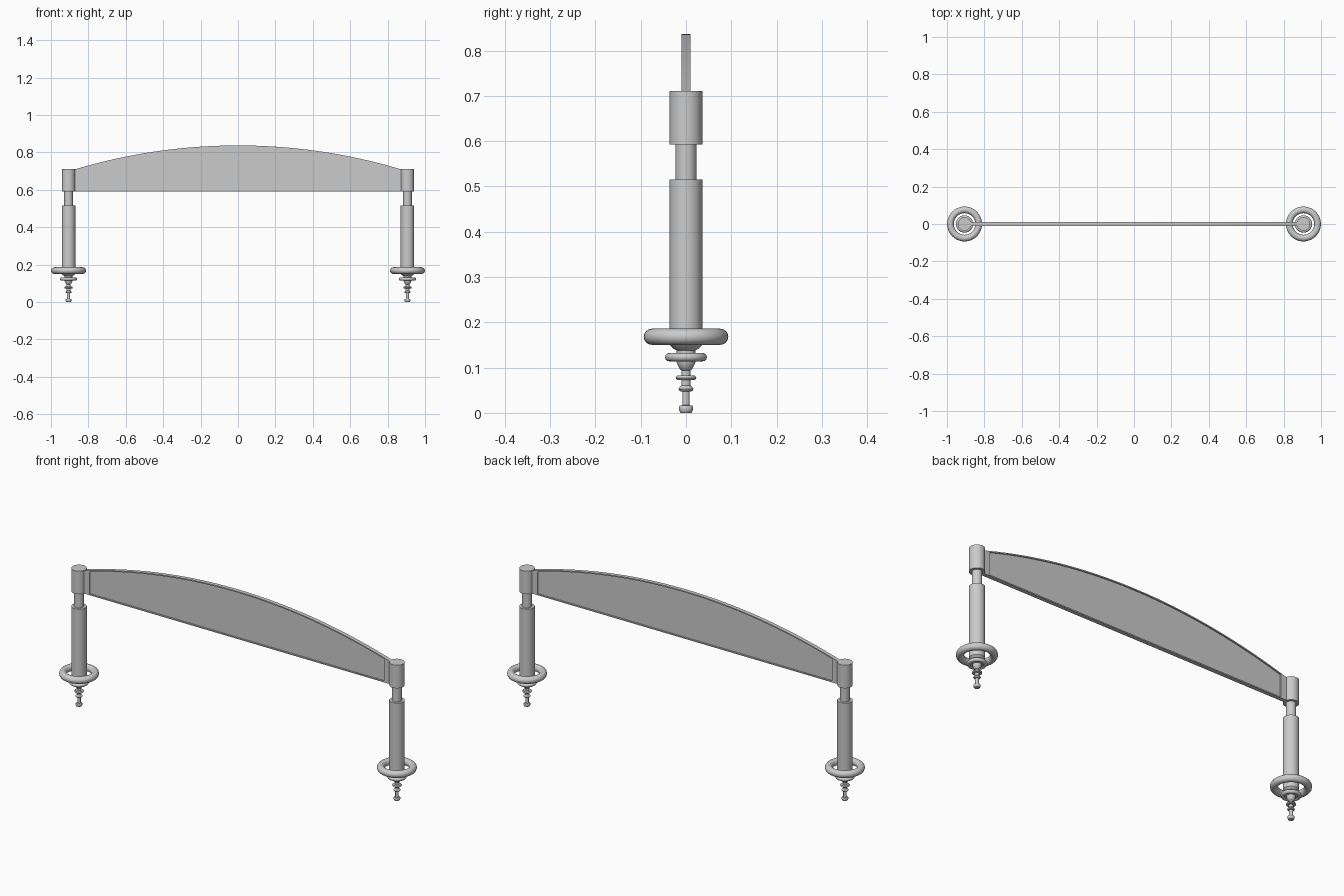
import bpy, bmesh, math

cube = bpy.data.objects.get("Cube")
if cube:
    bpy.data.objects.remove(cube)

grey = bpy.data.materials.new("light grey metal")
grey.use_nodes = True
colour = (0.6, 0.6, 0.6, 1)
grey.diffuse_color = colour
grey.node_tree.nodes["Principled BSDF"].inputs["Base Color"].default_value = colour

POST_X = 0.906
BOTTOM = 0.592
CREST = 0.837
RADIUS = 3.04
RIM = 0.006


def finish(name, bm, smooth=True):
    bmesh.ops.recalc_face_normals(bm, faces=bm.faces)
    mesh = bpy.data.meshes.new(name)
    bm.to_mesh(mesh)
    bm.free()
    mesh.materials.append(grey)
    obj = bpy.data.objects.new(name, mesh)
    bpy.context.collection.objects.link(obj)
    if smooth:
        bpy.ops.object.select_all(action="DESELECT")
        obj.select_set(True)
        bpy.context.view_layer.objects.active = obj
        bpy.ops.object.shade_smooth_by_angle(angle=math.radians(35))
    return obj


def lathe(name, x, profile, closed=False, segments=40):
    """Spin (radius, height) points around a vertical axis at x."""
    bm = bmesh.new()
    verts = [bm.verts.new((x + r, 0, z)) for r, z in profile]
    edges = [bm.edges.new(pair) for pair in zip(verts, verts[1:])]
    if closed:
        edges.append(bm.edges.new((verts[-1], verts[0])))
    bmesh.ops.spin(bm, geom=verts + edges, cent=(x, 0, 0), axis=(0, 0, 1),
                   angle=math.tau, steps=segments, use_merge=True)
    bmesh.ops.remove_doubles(bm, verts=bm.verts, dist=0.00005)
    return finish(name, bm)


def ring(name, x, z, major, minor):
    turns = [math.tau * i / 16 for i in range(16)]
    profile = [(major + minor * math.cos(a), z + minor * math.sin(a)) for a in turns]
    return lathe(name, x, profile, closed=True)


def arc(x):
    return CREST - RADIUS + math.sqrt(RADIUS ** 2 - x ** 2)


def slab(name, x0, x1, low, high, half_depth, steps):
    """Upright plate between two height functions."""
    bm = bmesh.new()
    xs = [x0 + (x1 - x0) * i / steps for i in range(steps + 1)]
    sections = [[bm.verts.new((x, y, z)) for y, z in (
        (-half_depth, low(x)), (half_depth, low(x)),
        (half_depth, high(x)), (-half_depth, high(x)))] for x in xs]
    for a, b in zip(sections, sections[1:]):
        for i in range(4):
            j = (i + 1) % 4
            bm.faces.new((a[i], a[j], b[j], b[i]))
    bm.faces.new(sections[0])
    bm.faces.new(sections[-1])
    return finish(name, bm)


# Arched crosspiece: recessed panel inside a thin raised rim
slab("arched_panel", -0.845, 0.845, lambda x: BOTTOM + RIM / 2,
     lambda x: arc(x) - RIM / 2, 0.004, 48)
slab("top_rim", -0.88, 0.88, lambda x: arc(x) - RIM, arc, 0.01, 48)
slab("bottom_rim", -0.88, 0.88, lambda x: BOTTOM, lambda x: BOTTOM + RIM, 0.01, 1)

# Post from its rounded lower lip to the flat top of the head
post_profile = [(0, 0.148), (0.036, 0.15), (0.036, 0.515), (0.023, 0.515),
                (0.023, BOTTOM), (0.036, BOTTOM), (0.036, 0.711), (0, 0.711)]

# Turned finial below the post, from tip upwards
finial_profile = [(0, 0.003), (0.014, 0.003), (0.016, 0.007), (0.016, 0.013),
                  (0.014, 0.016), (0.008, 0.017), (0.008, 0.047), (0.014, 0.048),
                  (0.017, 0.053), (0.010, 0.061), (0.010, 0.073), (0.020, 0.073),
                  (0.023, 0.077), (0.020, 0.082), (0.010, 0.083), (0.010, 0.094),
                  (0.014, 0.097), (0.021, 0.112), (0.021, 0.138), (0.028, 0.142),
                  (0.036, 0.150), (0, 0.150)]

for side, label in ((1, "left"), (-1, "right")):
    x = side * POST_X
    slab(label + "_stile", side * 0.84, side * 0.885, lambda x: BOTTOM + 0.001,
         lambda x: arc(x) - 0.001, 0.01, 2)
    lathe(label + "_post", x, post_profile)
    lathe(label + "_finial", x, finial_profile)
    lathe(label + "_finial_tip", x, [(0, 0), (0.012, 0), (0.014, 0.003), (0, 0.003)])
    ring(label + "_large_ring", x, 0.168, 0.0755, 0.0178)
    # Smaller collar under the large ring
    ring(label + "_collar", x, 0.123, 0.037, 0.0092)
    lathe(label + "_collar_web", x, [(0, 0.118), (0.037, 0.118), (0.037, 0.128), (0, 0.128)])
